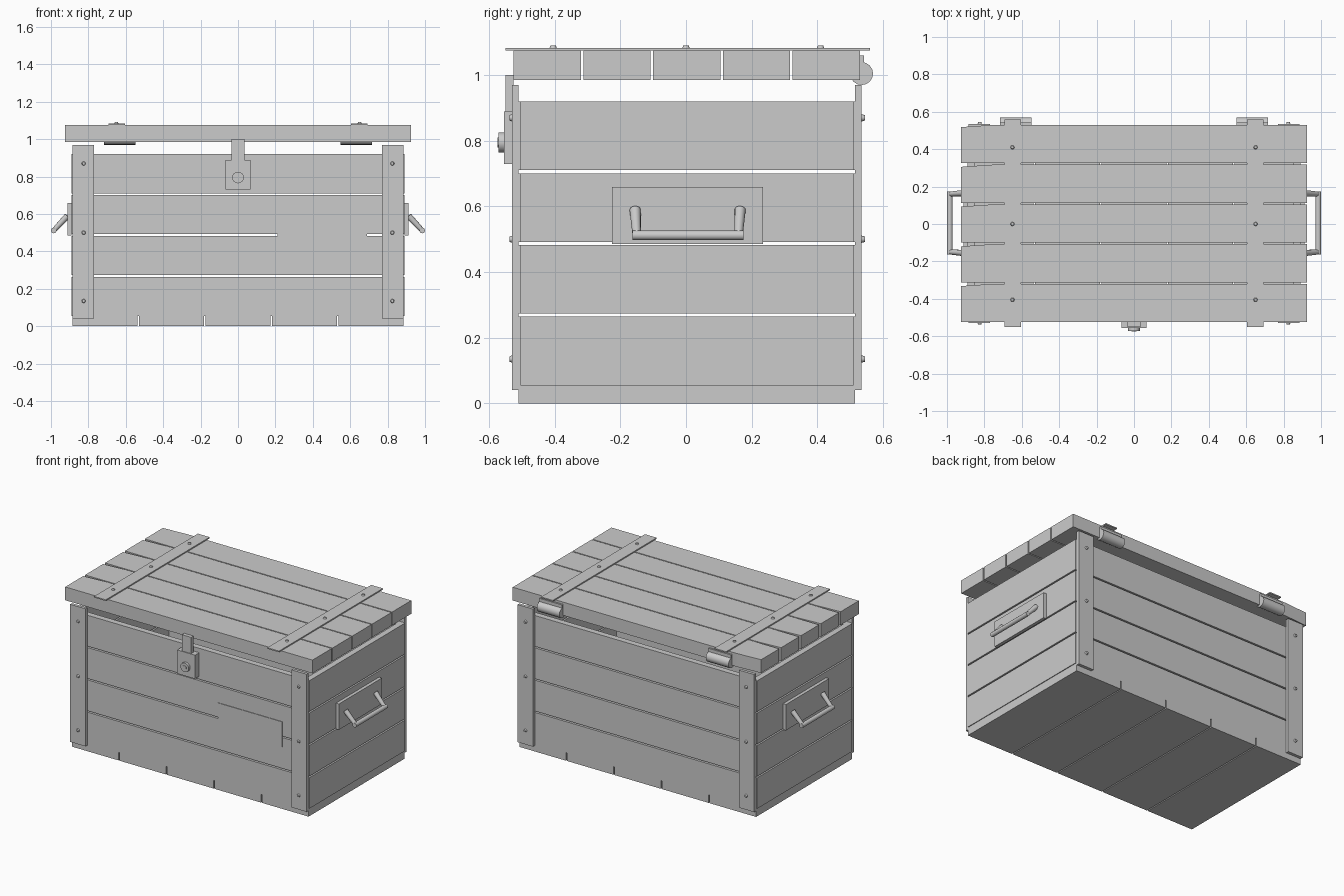
import bpy, bmesh, math
from mathutils import Vector

if "Cube" in bpy.data.objects:
    bpy.data.objects.remove(bpy.data.objects["Cube"])

GREY = (0.6, 0.6, 0.6, 1)
mat = bpy.data.materials.new("plain grey")
mat.use_nodes = True
mat.diffuse_color = GREY
mat.node_tree.nodes["Principled BSDF"].inputs["Base Color"].default_value = GREY


def finish(name, bm):
    bmesh.ops.recalc_face_normals(bm, faces=bm.faces)
    mesh = bpy.data.meshes.new(name)
    bm.to_mesh(mesh)
    bm.free()
    mesh.materials.append(mat)
    obj = bpy.data.objects.new(name, mesh)
    bpy.context.collection.objects.link(obj)
    return obj


def box(name, x, y, z):
    """Block spanning the given (low, high) ranges."""
    bm = bmesh.new()
    bmesh.ops.create_cube(bm, size=1)
    for v in bm.verts:
        v.co = [r[0] if c < 0 else r[1] for c, r in zip(v.co, (x, y, z))]
    return finish(name, bm)


def rod(name, a, b, r1, r2=None, sides=12, smooth=True):
    """Round bar from a to b, optionally tapered."""
    a, b = Vector(a), Vector(b)
    bm = bmesh.new()
    bmesh.ops.create_cone(bm, cap_ends=True, segments=sides, radius1=r1,
                          radius2=r1 if r2 is None else r2, depth=(b - a).length)
    turn = (b - a).to_track_quat('Z', 'Y')
    for v in bm.verts:
        v.co = turn @ v.co + (a + b) / 2
    if smooth:
        for f in bm.faces:
            f.smooth = len(f.verts) == 4
        for e in bm.edges:
            e.smooth = e.calc_face_angle(0) < math.radians(50)
    return finish(name, bm)


def lid_plank(name, y0, y1):
    """Board whose left end is slightly worn narrower."""
    outline = [(-0.925, y0), (0.925, y0), (0.925, y1), (-0.75, y1), (-0.925, y1 - 0.012)]
    bm = bmesh.new()
    face = bm.faces.new([bm.verts.new((x, y, 0.985)) for x, y in outline])
    top = bmesh.ops.extrude_face_region(bm, geom=[face])
    bmesh.ops.translate(bm, vec=(0, 0, 0.09),
                        verts=[g for g in top["geom"] if isinstance(g, bmesh.types.BMVert)])
    return finish(name, bm)


# Floor boards running front to back
for i in range(5):
    x = -0.885 + i * 0.3555
    box("floor_board", (x, x + 0.348), (-0.51, 0.515), (0, 0.055))

# Wall boards, four rows
for i in range(4):
    z = (0.055 + i * 0.2185, 0.264 + i * 0.2185)
    box("front_wall_board", (-0.885, 0.885), (-0.51, -0.47), z)
    box("back_wall_board", (-0.885, 0.885), (0.475, 0.515), z)
    for s in (-1, 1):
        box("side_wall_board", sorted((s * 0.85, s * 0.89)), (-0.505, 0.51), z)

# Corner battens with rivets
for s in (-1, 1):
    span = sorted((s * 0.77, s * 0.885))
    box("front_batten", span, (-0.53, -0.51), (0.04, 0.97))
    box("back_batten", span, (0.515, 0.535), (0.04, 0.97))
    for z in (0.135, 0.5, 0.87):
        rod("front_rivet", (s * 0.825, -0.53, z), (s * 0.825, -0.538, z), 0.011, 0.008, 8)
        rod("back_rivet", (s * 0.825, 0.535, z), (s * 0.825, 0.546, z), 0.011, 0.008, 8)

# Lid boards
for i in range(5):
    y = -0.525 + i * 0.2125
    lid_plank("lid_board", y, y + 0.205)

# Lid straps, rivets and hinges
for s in (-1, 1):
    box("lid_strap", sorted((s * 0.604, s * 0.692)), (-0.55, 0.56), (1.075, 1.083))
    for y in (-0.405, 0, 0.41):
        rod("strap_rivet", (s * 0.65, y, 1.083), (s * 0.65, y, 1.091), 0.011, 0.008, 8)
    leaf = sorted((s * 0.548, s * 0.717))
    rod("hinge_barrel", (leaf[0], 0.535, 1.005), (leaf[1], 0.535, 1.005), 0.035, sides=16)
    box("hinge_leaf", leaf, (0.53, 0.542), (1.005, 1.06))

# Front latch
box("latch_plate", (-0.067, 0.067), (-0.555, -0.51), (0.73, 0.89))
box("latch_strap", (-0.035, 0.035), (-0.55, -0.525), (0.88, 1.0))
rod("latch_ring", (0, -0.555, 0.795), (0, -0.571, 0.795), 0.031, sides=16)
rod("latch_stud", (0, -0.571, 0.795), (0, -0.575, 0.795), 0.015, sides=6, smooth=False)

# Blank label plate
box("label_plate", (0.21, 0.69), (-0.514, -0.51), (0.42, 0.59))

# Side handles
for s in (-1, 1):
    box("handle_plate", sorted((s * 0.89, s * 0.912)), (-0.225, 0.235), (0.485, 0.66))
    for y, d in ((-0.155, 1), (0.165, -1)):
        rod("handle_arm", (s * 0.912, y, 0.59), (s * 0.985, y + d * 0.005, 0.512), 0.017, 0.013)
    rod("handle_grip", (s * 0.985, -0.163, 0.512), (s * 0.985, 0.175, 0.512), 0.015)
